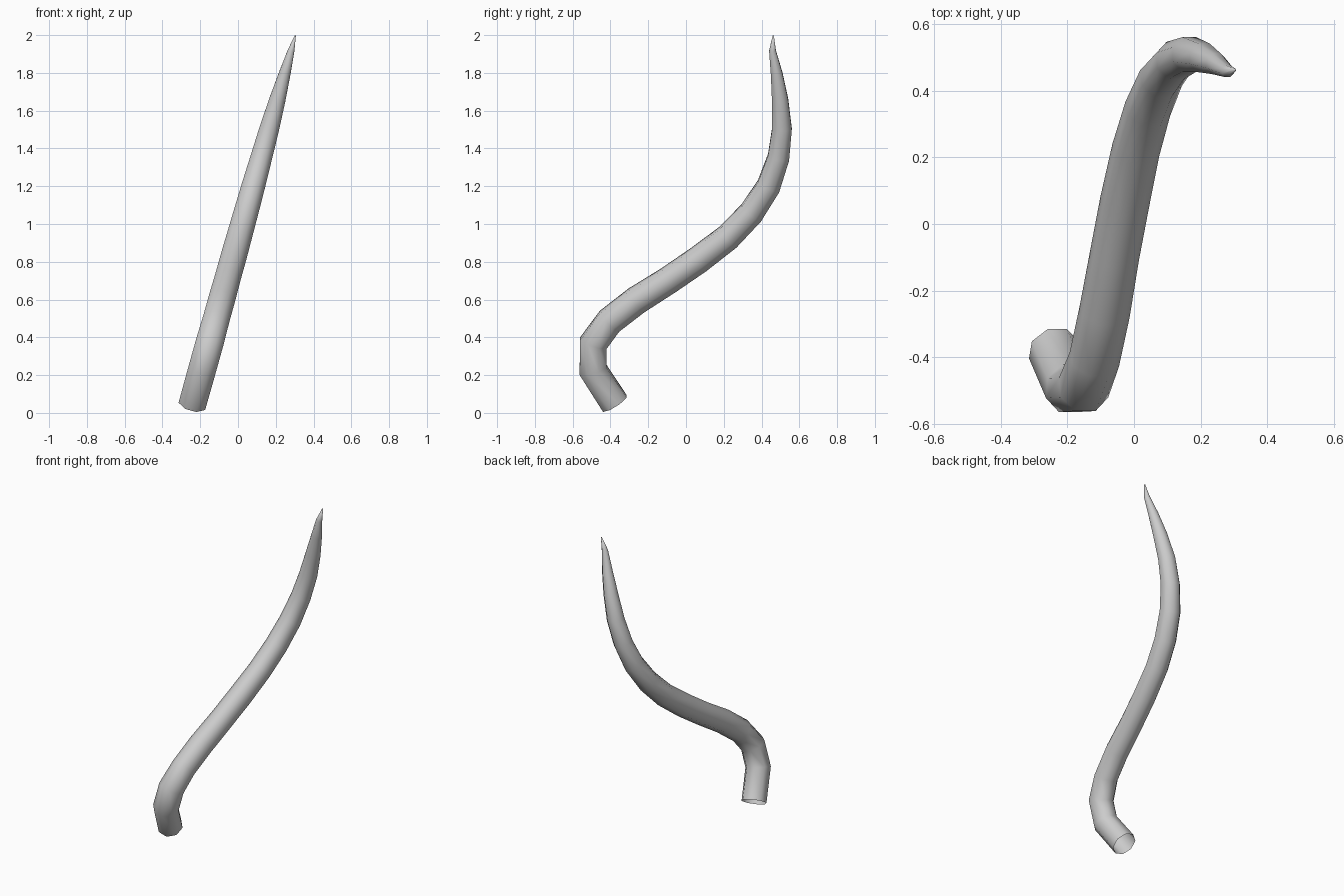
import bpy, bmesh, math
from mathutils import Vector

if "Cube" in bpy.data.objects:
    bpy.data.objects.remove(bpy.data.objects["Cube"])

SIDES = 8
SLOPE = 0.279  # the S-curve lies in a plane leaning towards +x

# centre line and half width: (y, z, r)
PATH = [(-0.377, 0.05, 0.073), (-0.492, 0.228, 0.074), (-0.49, 0.37, 0.074),
        (-0.405, 0.485, 0.071), (-0.263, 0.595, 0.071), (-0.093, 0.702, 0.069),
        (0.065, 0.81, 0.069), (0.222, 0.93, 0.067), (0.345, 1.058, 0.065),
        (0.437, 1.20, 0.062), (0.49, 1.353, 0.057), (0.508, 1.505, 0.052),
        (0.498, 1.657, 0.043), (0.48, 1.795, 0.031), (0.458, 1.917, 0.018),
        (0.462, 1.998, 0.003)]

points = [Vector((-0.24 + SLOPE * (z - 0.05), y, z)) for y, z, r in PATH]
normal = Vector((1, 0, -SLOPE)).normalized()
bm = bmesh.new()

# one octagonal ring per path point, mitred between neighbouring segments
rings = []
for i, p in enumerate(points):
    before = (p - points[max(i - 1, 0)]).normalized()
    after = (points[min(i + 1, len(points) - 1)] - p).normalized()
    side = (before + after).normalized().cross(normal)
    r = PATH[i][2] / math.cos(math.pi / SIDES)
    ring = []
    for k in range(SIDES):
        a = 2 * math.pi * (k + 0.5) / SIDES
        ring.append(bm.verts.new(p + r * (math.cos(a) * side + math.sin(a) * normal)))
    rings.append(ring)

# tube wall, open at the base
for a, b in zip(rings, rings[1:]):
    for k in range(SIDES):
        n = (k + 1) % SIDES
        bm.faces.new((a[k], a[n], b[n], b[k]))
bm.faces.new(rings[-1])  # tiny tip cap
bmesh.ops.recalc_face_normals(bm, faces=bm.faces[:])
for f in bm.faces:
    f.smooth = True

mesh = bpy.data.meshes.new("curved_horn")
bm.to_mesh(mesh)
bm.free()
horn = bpy.data.objects.new("curved_horn", mesh)
bpy.context.collection.objects.link(horn)
